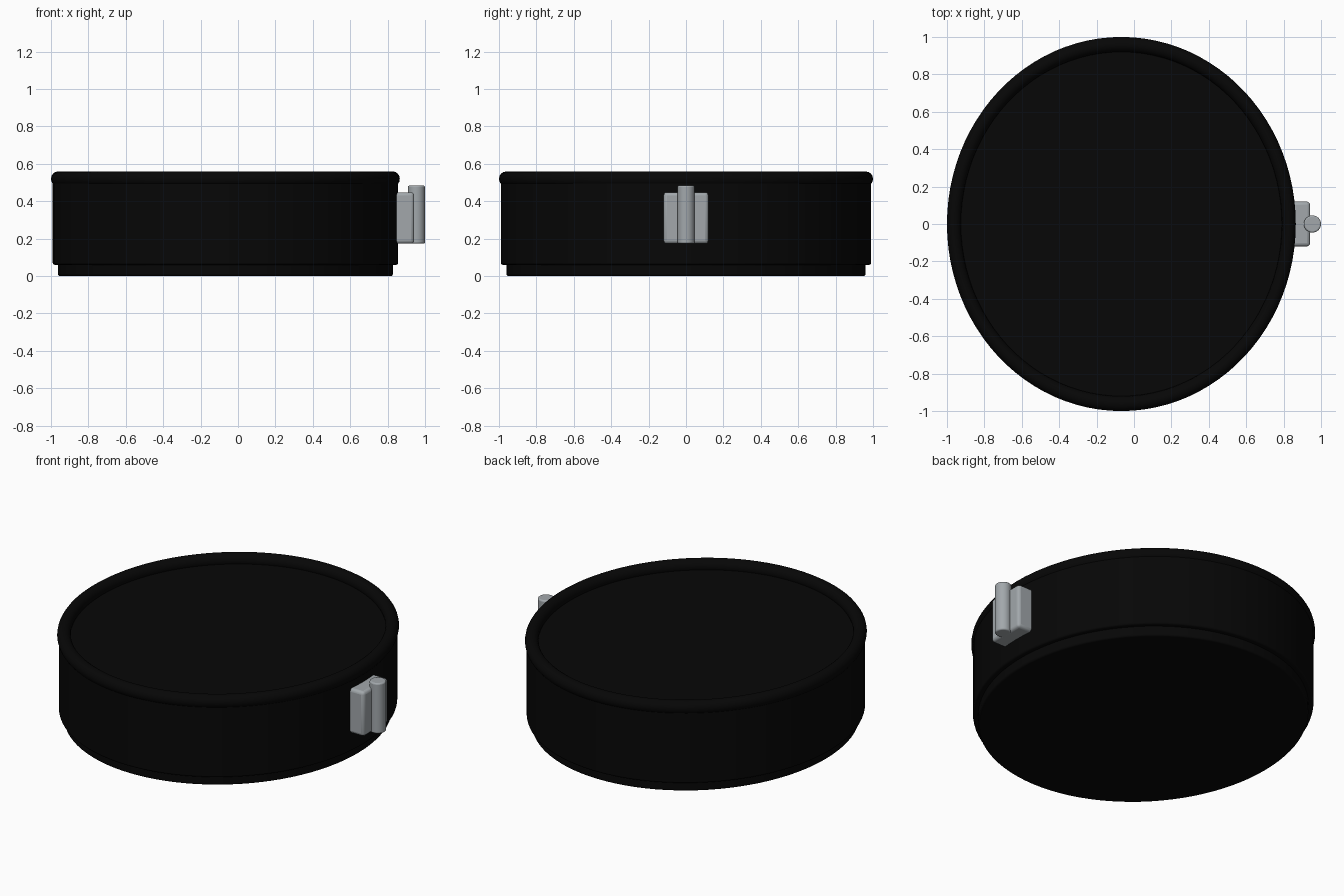
import bpy
import math

if "Cube" in bpy.data.objects:
    bpy.data.objects.remove(bpy.data.objects["Cube"], do_unlink=True)

CENTRE_X = -0.0675
SQUASH = 0.9325  # the pan is slightly oval


def material(name, colour):
    m = bpy.data.materials.new(name)
    m.use_nodes = True
    m.diffuse_color = colour
    m.node_tree.nodes["Principled BSDF"].inputs["Base Color"].default_value = colour
    return m


black = material("matte black", (0.002, 0.002, 0.002, 1))
grey = material("steel grey", (0.36, 0.39, 0.41, 1))


def finish(name, mat, bevel=0.0):
    ob = bpy.context.object
    ob.name = ob.data.name = name
    ob.data.materials.append(mat)
    bpy.ops.object.transform_apply(location=False, rotation=False, scale=True)
    if bevel:
        mod = ob.modifiers.new("soft edges", "BEVEL")
        mod.width = bevel
        mod.segments = 3
        mod.limit_method = "ANGLE"
    bpy.ops.object.shade_smooth_by_angle(angle=math.radians(35))
    return ob


def cylinder(name, mat, x, radius, z0, z1, squash=1.0, sides=96, bevel=0.01):
    bpy.ops.mesh.primitive_cylinder_add(
        vertices=sides, radius=radius, depth=z1 - z0, location=(x, 0, (z0 + z1) / 2))
    bpy.context.object.scale.x = squash
    return finish(name, mat, bevel)


# Oval pan: stepped base, wall and flat top sunk inside a rolled rim
cylinder("base_plate", black, CENTRE_X, 0.96, 0.0, 0.09, SQUASH)
cylinder("pan_body", black, CENTRE_X, 0.99, 0.06, 0.505, SQUASH)

bpy.ops.mesh.primitive_torus_add(
    major_segments=96, minor_segments=16, major_radius=0.96, minor_radius=0.04,
    location=(CENTRE_X, 0, 0.519))
bpy.context.object.scale.x = SQUASH
finish("rolled_rim", black)

# Side clasp: backing block with an upright pin
bpy.ops.mesh.primitive_cube_add(size=1, location=(0.882, 0, 0.31))
bpy.context.object.scale = (0.12, 0.24, 0.275)
finish("clasp_block", grey, 0.018)
cylinder("clasp_pin", grey, 0.954, 0.046, 0.173, 0.483, sides=32, bevel=0.008)
